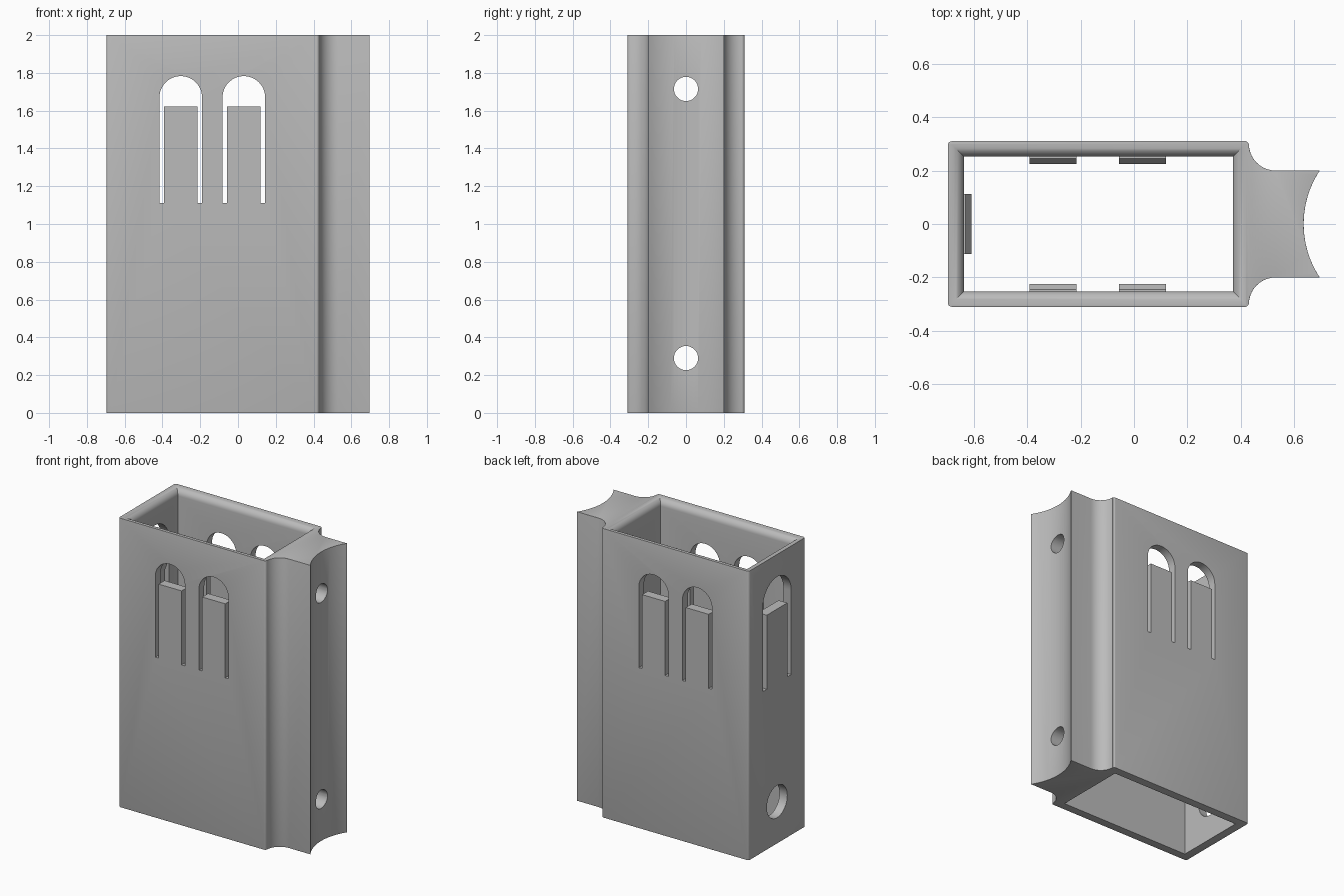
import bpy, bmesh, math
from mathutils import Vector

cube = bpy.data.objects.get("Cube")
if cube:
    bpy.data.objects.remove(cube, do_unlink=True)

grey = bpy.data.materials.new("plain grey")
grey.use_nodes = True
colour = (0.5, 0.5, 0.5, 1)
grey.diffuse_color = colour
grey.node_tree.nodes["Principled BSDF"].inputs["Base Color"].default_value = colour

HEIGHT = 2.0
LEFT, RIGHT, HALF = -0.697, 0.43, 0.31      # outer box
IN_L, IN_R, IN_H = -0.637, 0.37, 0.252      # inner cavity


def arc(cx, cy, r, a0, a1, n):
    """Points on an arc, angles in degrees."""
    angles = [math.radians(a0 + (a1 - a0) * i / n) for i in range(n + 1)]
    return [(cx + r * math.cos(a), cy + r * math.sin(a)) for a in angles]


def loft(name, rings):
    """Closed solid through rings of 3D points."""
    bm = bmesh.new()
    loops = [[bm.verts.new(p) for p in ring] for ring in rings]
    n = len(loops[0])
    for a, b in zip(loops, loops[1:]):
        for i in range(n):
            j = (i + 1) % n
            bm.faces.new((a[i], a[j], b[j], b[i]))
    bm.faces.new(loops[0][::-1])
    bm.faces.new(loops[-1])
    bmesh.ops.recalc_face_normals(bm, faces=bm.faces)
    mesh = bpy.data.meshes.new(name)
    bm.to_mesh(mesh)
    bm.free()
    mesh.materials.append(grey)
    obj = bpy.data.objects.new(name, mesh)
    bpy.context.collection.objects.link(obj)
    return obj


def prism(name, pts, axis, lo, hi):
    """Extrude a 2D outline along axis x, y or z."""
    place = {"x": lambda u, v, w: (w, u, v),
             "y": lambda u, v, w: (u, w, v),
             "z": lambda u, v, w: (u, v, w)}[axis]
    return loft(name, [[place(u, v, w) for u, v in pts] for w in (lo, hi)])


def slot(centre, half, tab, spring):
    """Arched opening that leaves a spring tab standing in it."""
    base, top = 1.11, 1.622
    pts = [(half, base)] + arc(0, spring, half, 0, 180, 24) + [(-half, base)]
    pts += [(-tab, base), (-tab, top), (tab, top), (tab, base)]
    return [(centre + u, v) for u, v in pts]


# Sleeve outline: box with a flared flange ending in a hollow curve
r = 0.015
upper = arc(0.53, 0.30, 0.10, 270, 180, 10)
upper += arc(RIGHT - r, HALF - r, r, 20, 90, 4)
upper += arc(LEFT + r, HALF - r, r, 90, 180, 4)
lower = [(x, -y) for x, y in reversed(upper)]
hollow = math.degrees(math.asin(0.2 / 0.363))
end = arc(0.998, 0, 0.363, 180 + hollow, 180 - hollow, 20)
body = prism("sleeve_body", upper + lower + end, "z", 0, HEIGHT)

# Soften the outer top and bottom edges
bm = bmesh.new()
bm.from_mesh(body.data)
rim = [e for e in bm.edges if abs(e.verts[0].co.z - e.verts[1].co.z) < 1e-5]
bmesh.ops.bevel(bm, geom=rim, offset=0.01, segments=3, profile=0.5,
                affect='EDGES', clamp_overlap=True)
bm.to_mesh(body.data)
bm.free()

# Cavity with a rounded lead-in at the top
flare = 0.048
steps = [(0, -0.2)]
for i in range(9):
    t = math.radians(90 * i / 8)
    steps.append((flare * (1 - math.cos(t)), HEIGHT - flare + flare * math.sin(t)))
steps.append((flare, HEIGHT + 0.2))
rings = [[(IN_L - o, -IN_H - o, z), (IN_R + o, -IN_H - o, z),
          (IN_R + o, IN_H + o, z), (IN_L - o, IN_H + o, z)] for o, z in steps]
cutters = [loft("cavity_cutter", rings)]

# Tab slots, screw holes and the access hole
tab_centres = (-0.303, 0.031)
for c in tab_centres:
    cutters.append(prism("slot_cutter", slot(c, 0.113, 0.088, 1.67), "y", -0.5, 0.5))
cutters.append(prism("side_slot_cutter", slot(0, 0.155, 0.112, 1.69), "x", -0.9, -0.5))
for z in (0.29, 1.715):
    cutters.append(prism("screw_hole_cutter", arc(0, z, 0.064, 0, 350, 35), "x", 0.2, 0.9))
cutters.append(prism("access_hole_cutter", arc(0, 0.29, 0.112, 0, 350, 35), "x", -0.9, -0.5))

for cutter in cutters:
    mod = body.modifiers.new(cutter.name, 'BOOLEAN')
    mod.operation = 'DIFFERENCE'
    mod.solver = 'EXACT'
    mod.object = cutter
bpy.context.view_layer.update()
cut = bpy.data.meshes.new_from_object(body.evaluated_get(bpy.context.evaluated_depsgraph_get()))
body.modifiers.clear()
body.data = cut
for cutter in cutters:
    bpy.data.objects.remove(cutter, do_unlink=True)

bpy.ops.object.select_all(action='DESELECT')
body.select_set(True)
bpy.context.view_layer.objects.active = body
bpy.ops.object.shade_smooth_by_angle(angle=math.radians(30))

# Wedge catches on the inner face of every tab: (distance inwards, height)
wedge = [(-0.01, 1.622), (0.007, 1.622), (0.028, 1.59), (0.028, 1.57), (-0.01, 1.47)]
for c in tab_centres:
    for side, s in (("front", -1), ("back", 1)):
        pts = [(s * (IN_H - d), z) for d, z in wedge]
        prism(side + "_catch", pts, "x", c - 0.088, c + 0.088)
prism("side_catch", [(IN_L + d, z) for d, z in wedge], "y", -0.112, 0.112)
